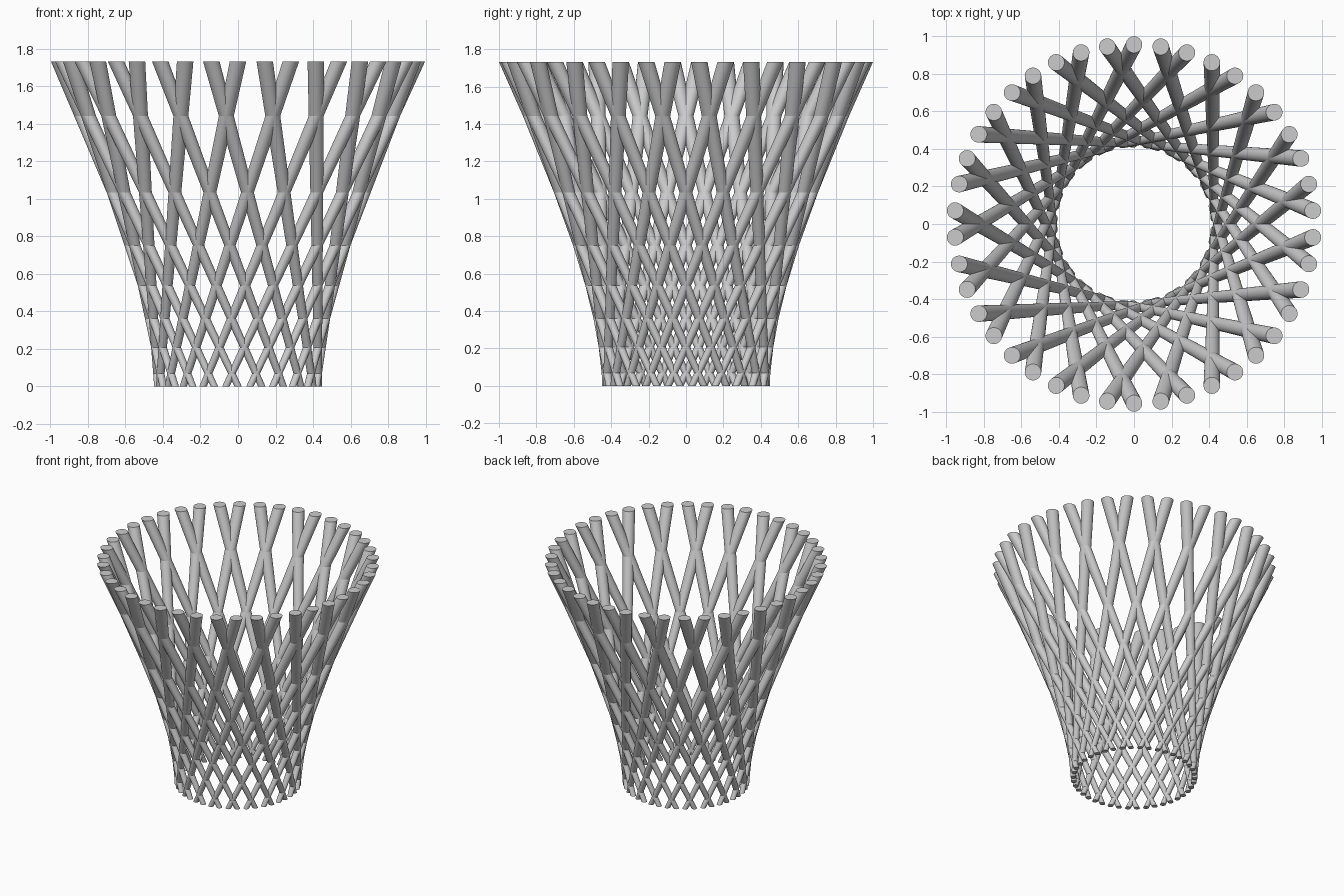
import bpy, bmesh
from math import sin, cos, radians, pi, sqrt

if "Cube" in bpy.data.objects:
    bpy.data.objects.remove(bpy.data.objects["Cube"])

N = 42                      # rod ends around the rim
HEIGHT = sqrt(3)
TOP_R, TOP_ROD = 0.956, 0.044
SCALE = 0.448               # bottom ring relative to top ring
TWIST = radians(60)
SIDES = 40


def end_ring(bm, angle, ring_r, rod_r, z):
    cx, cy = ring_r * cos(angle), ring_r * sin(angle)
    return [bm.verts.new((cx + rod_r * cos(2 * pi * i / SIDES),
                          cy + rod_r * sin(2 * pi * i / SIDES), z))
            for i in range(SIDES)]


def lattice(name, first, direction):
    """One family of straight tapered rods leaning the same way."""
    bm = bmesh.new()
    for k in range(first, N, 2):
        a = -pi / 2 + 2 * pi * k / N
        low = end_ring(bm, a + direction * TWIST, TOP_R * SCALE, TOP_ROD * SCALE, 0)
        high = end_ring(bm, a, TOP_R, TOP_ROD, HEIGHT)
        for i in range(SIDES):
            j = (i + 1) % SIDES
            bm.faces.new((low[i], low[j], high[j], high[i]))
        bm.faces.new(high)
        bm.faces.new(low[::-1])
    mesh = bpy.data.meshes.new(name)
    bm.to_mesh(mesh)
    bm.free()
    obj = bpy.data.objects.new(name, mesh)
    bpy.context.collection.objects.link(obj)
    bpy.ops.object.select_all(action='DESELECT')
    obj.select_set(True)
    bpy.context.view_layer.objects.active = obj
    bpy.ops.object.shade_smooth_by_angle(angle=radians(30))


# Two mirrored rod families cross to form the flared basket
lattice("clockwise_rods", 0, -1)
lattice("anticlockwise_rods", 1, 1)
